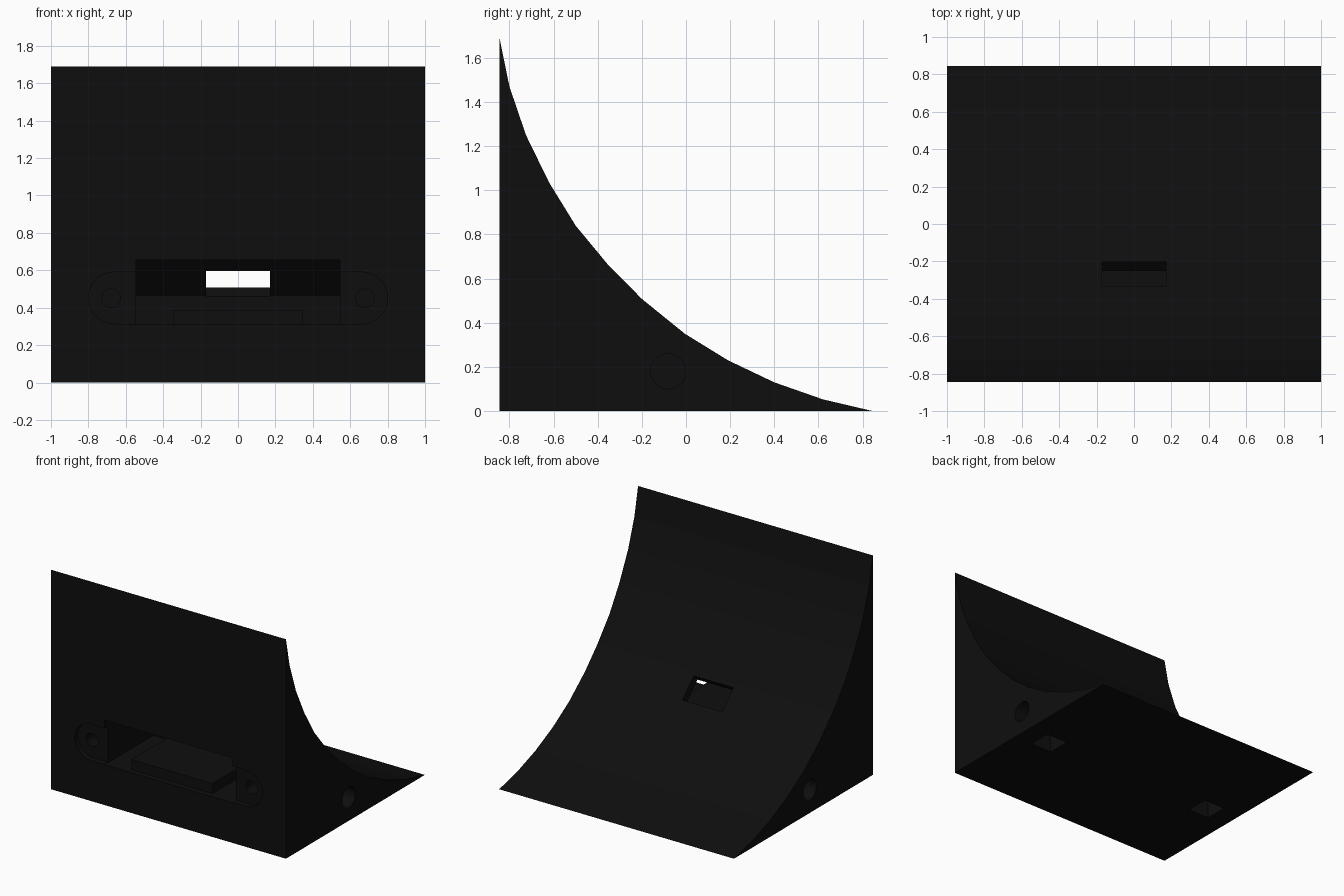
import bpy, bmesh, math
from mathutils import Vector

if "Cube" in bpy.data.objects:
    bpy.data.objects.remove(bpy.data.objects["Cube"])

black = bpy.data.materials.new("matte black")
black.diffuse_color = (0.0045, 0.0045, 0.0045, 1)
black.use_nodes = True
black.node_tree.nodes["Principled BSDF"].inputs["Base Color"].default_value = black.diffuse_color


def prism(name, pts, direction):
    """Closed solid: polygon of 3D points extruded along a direction."""
    bm = bmesh.new()
    face = bm.faces.new([bm.verts.new(p) for p in pts])
    ext = bmesh.ops.extrude_face_region(bm, geom=[face])
    moved = [v for v in ext["geom"] if isinstance(v, bmesh.types.BMVert)]
    bmesh.ops.translate(bm, verts=moved, vec=Vector(direction))
    bmesh.ops.recalc_face_normals(bm, faces=bm.faces)
    mesh = bpy.data.meshes.new(name)
    bm.to_mesh(mesh)
    bm.free()
    mesh.materials.append(black)
    ob = bpy.data.objects.new(name, mesh)
    bpy.context.collection.objects.link(ob)
    return ob


def side_prism(name, yz, x0, x1):
    return prism(name, [(x0, y, z) for y, z in yz], (x1 - x0, 0, 0))


def circle(a, b, r, n=24):
    return [(a + r * math.cos(2 * math.pi * i / n),
             b + r * math.sin(2 * math.pi * i / n)) for i in range(n)]


def cut(target, cutter):
    mod = target.modifiers.new("cut", "BOOLEAN")
    mod.operation = "DIFFERENCE"
    mod.solver = "EXACT"
    mod.object = cutter
    bpy.context.view_layer.objects.active = target
    bpy.ops.object.modifier_apply(modifier=mod.name)
    bpy.data.objects.remove(cutter)


# Curved ramp body
B = 0.845
profile = [(-B, 0), (B, 0), (0.62, 0.053), (0.4, 0.13), (0.19, 0.23), (-0.005, 0.35),
           (-0.2, 0.508), (-0.355, 0.665), (-0.5, 0.84), (-0.62, 1.035),
           (-0.725, 1.25), (-0.8, 1.47), (-B, 1.69)]
ramp = side_prism("ramp_body", profile, -1, 1)

# Shallow pill-shaped flange recess on the front
pill = []
for i in range(25):
    a = -math.pi / 2 + math.pi * i / 24
    pill.append((0.66 + 0.14 * math.cos(a), 0.452 + 0.138 * math.sin(a)))
pill += [(-x, z) for x, z in reversed(pill)]
cut(ramp, prism("pill_cutter", [(x, -0.9, z) for x, z in pill], (0, 0.095, 0)))

# Deep cavity with a back wall that follows the ramp
cavity = [(-0.9, 0.31), (-0.25, 0.31), (-0.25, 0.465), (-0.44, 0.655), (-0.9, 0.655)]
cut(ramp, side_prism("cavity_cutter", cavity, -0.545, 0.545))

# Slot through the ramp surface into the cavity
slot = [(-0.15, 0.56), (-0.28, 0.7), (-0.44, 0.54), (-0.3, 0.41)]
cut(ramp, side_prism("slot_cutter", slot, -0.17, 0.17))

for s in (-1, 1):
    # Screw holes in the flange
    cut(ramp, prism("screw_cutter", [(x, -0.9, z) for x, z in circle(s * 0.68, 0.45, 0.05)],
                    (0, 0.35, 0)))
    # Square pockets underneath
    x, y, h = s * 0.75, -0.07, 0.09
    cut(ramp, prism("pocket_cutter", [(x - h, y - h, -0.1), (x + h, y - h, -0.1),
                                      (x + h, y + h, -0.1), (x - h, y + h, -0.1)], (0, 0, 0.375)))
    # Round holes in the sides, reaching the pockets
    cut(ramp, side_prism("side_hole_cutter", circle(-0.08, 0.18, 0.08), s * 1.1, s * 0.75))

# Raised middle of the cavity floor
side_prism("cavity_floor_step", [(-0.804, 0.3), (-0.24, 0.3), (-0.24, 0.388), (-0.804, 0.388)],
           -0.345, 0.345)
